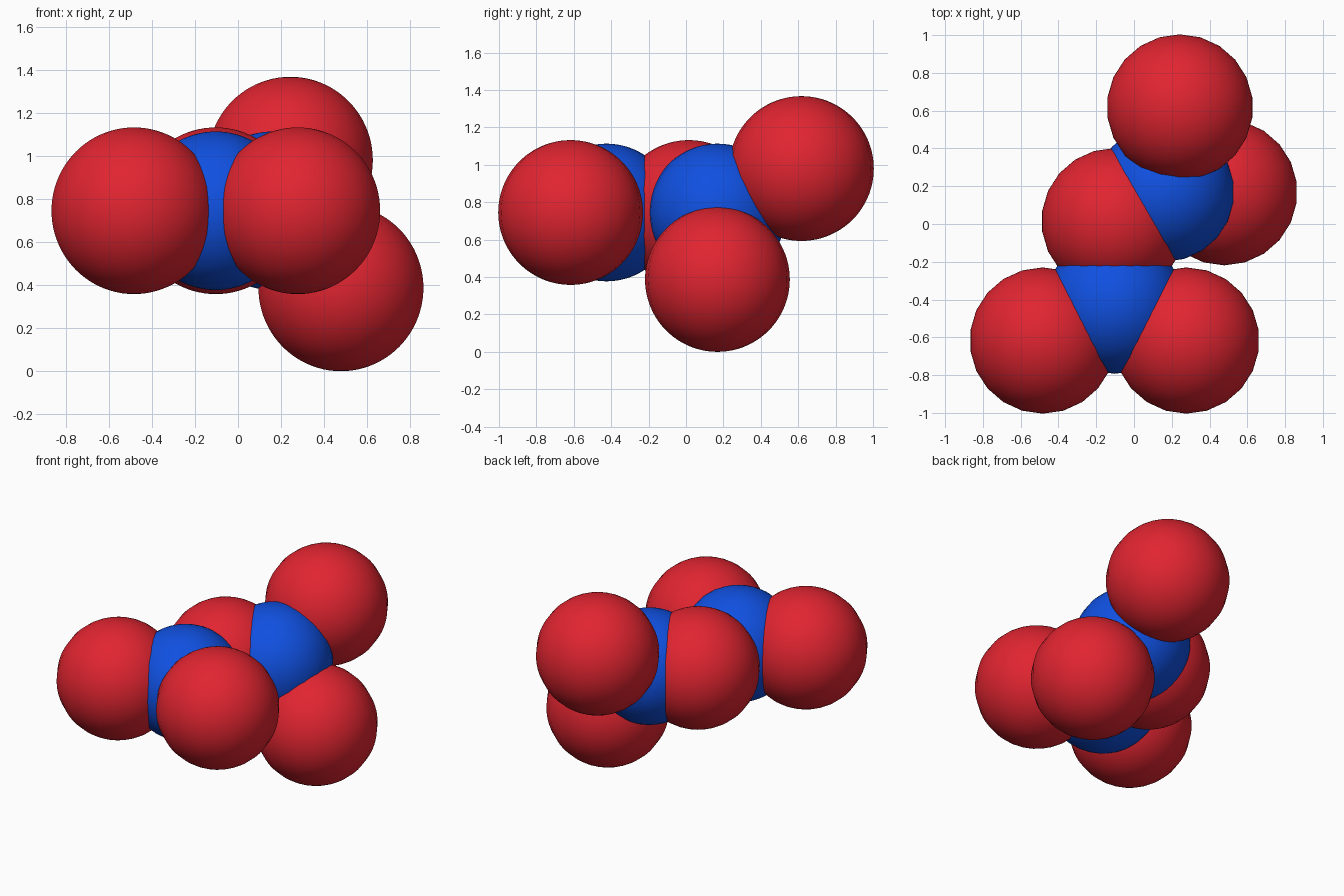
import bpy

if "Cube" in bpy.data.objects:
    bpy.data.objects.remove(bpy.data.objects["Cube"])

# one material per colour
def material(name, rgb):
    m = bpy.data.materials.new(name)
    m.diffuse_color = (*rgb, 1)
    m.use_nodes = True
    m.node_tree.nodes["Principled BSDF"].inputs["Base Color"].default_value = m.diffuse_color
    return m

red = material("red", (0.75, 0.018, 0.03))
blue = material("blue", (0.005, 0.08, 0.75))

# smooth ball, faceted around its vertical axis, fine from pole to pole
def ball(name, centre, radius, mat):
    bpy.ops.mesh.primitive_uv_sphere_add(segments=22, ring_count=44,
                                         radius=radius, location=centre)
    ob = bpy.context.object
    ob.name = name
    ob.data.materials.append(mat)
    bpy.ops.object.shade_smooth_by_angle()

R_RED, R_BLUE = 0.387, 0.368

# middle ball that bridges the two groups
ball("bridge_ball", (-0.103, 0.015, 0.745), R_RED, red)

# flat front group
ball("front_core", (-0.103, -0.425, 0.745), R_BLUE, blue)
for side, x in (("left", -0.483), ("right", 0.277)):
    ball("front_ball_" + side, (x, -0.617, 0.745), R_RED, red)

# tilted back group
ball("back_core", (0.162, 0.168, 0.745), R_BLUE, blue)
ball("back_ball_upper", (0.243, 0.617, 0.98), R_RED, red)
ball("back_ball_lower", (0.478, 0.168, 0.387), R_RED, red)
